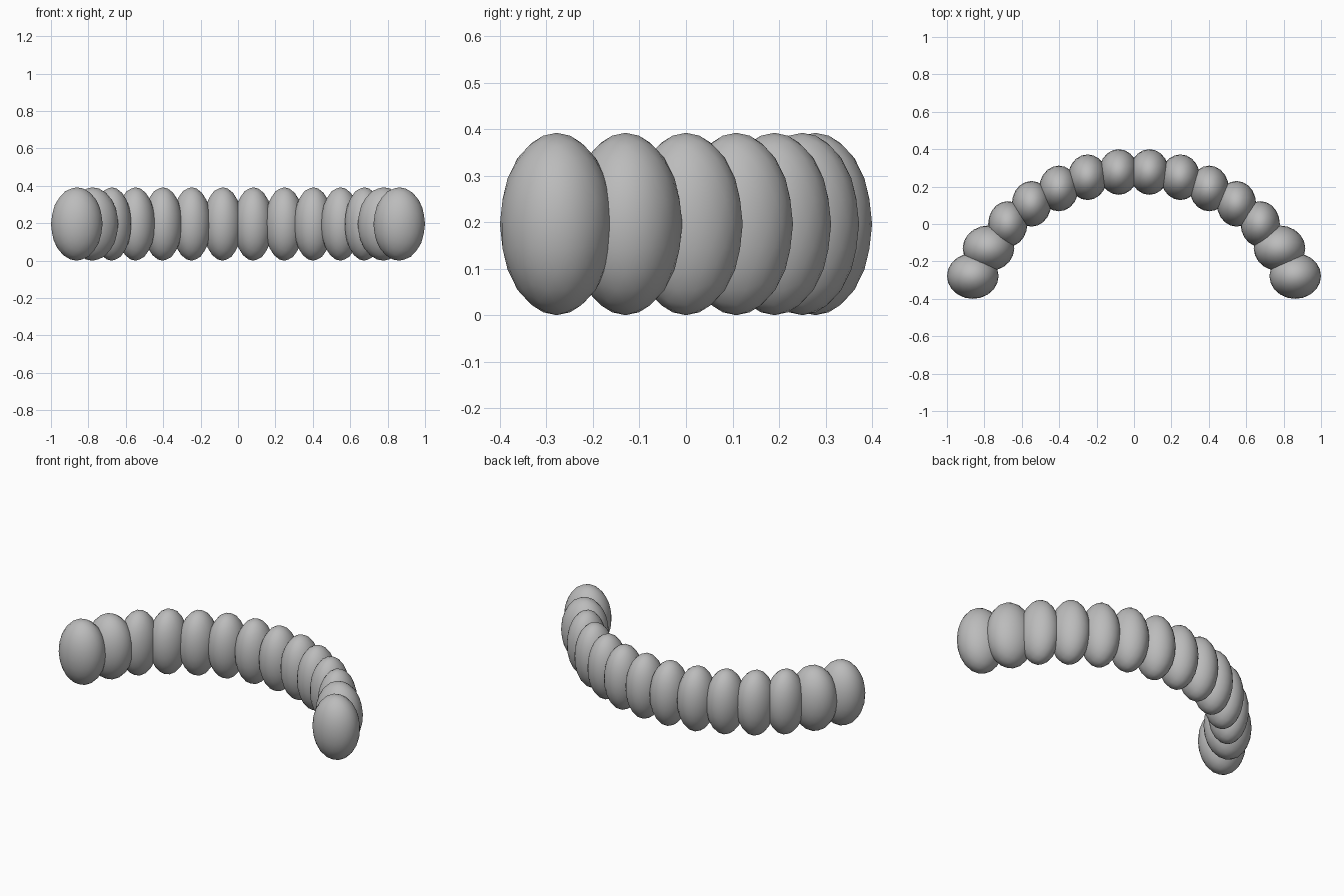
import bpy

# Remove the default cube
cube = bpy.data.objects.get("Cube")
if cube:
    bpy.data.objects.remove(cube, do_unlink=True)

# Single grey material
grey = bpy.data.materials.new("plain_grey")
grey.use_nodes = True
color = (0.5, 0.5, 0.5, 1)
grey.diffuse_color = color
grey.node_tree.nodes["Principled BSDF"].inputs["Base Color"].default_value = color

HALF_HEIGHT = 0.196
HALF_DEPTH = 0.122


def add_bead(name, x, y, half_width):
    """Upright egg-shaped bead standing on the ground."""
    bpy.ops.mesh.primitive_ico_sphere_add(
        subdivisions=3, radius=1, location=(x, y, HALF_HEIGHT))
    bead = bpy.context.object
    bead.name = name
    bead.scale = (half_width, HALF_DEPTH, HALF_HEIGHT)
    bpy.ops.object.transform_apply(location=False, rotation=False, scale=True)
    bpy.ops.object.shade_smooth()
    bead.data.materials.append(grey)


# Beads along half of the arch, from the middle to the tip: x, y, half width
beads = [
    (0.082, 0.278, 0.105),
    (0.248, 0.250, 0.105),
    (0.402, 0.190, 0.105),
    (0.548, 0.108, 0.105),
    (0.675, 0.000, 0.105),
    (0.778, -0.130, 0.138),
    (0.862, -0.278, 0.138),
]

# Mirror the beads onto both sides
for side, label in ((1, "left"), (-1, "right")):
    for i, (x, y, half_width) in enumerate(beads, 1):
        add_bead(f"{label}_bead_{i}", side * x, y, half_width)
